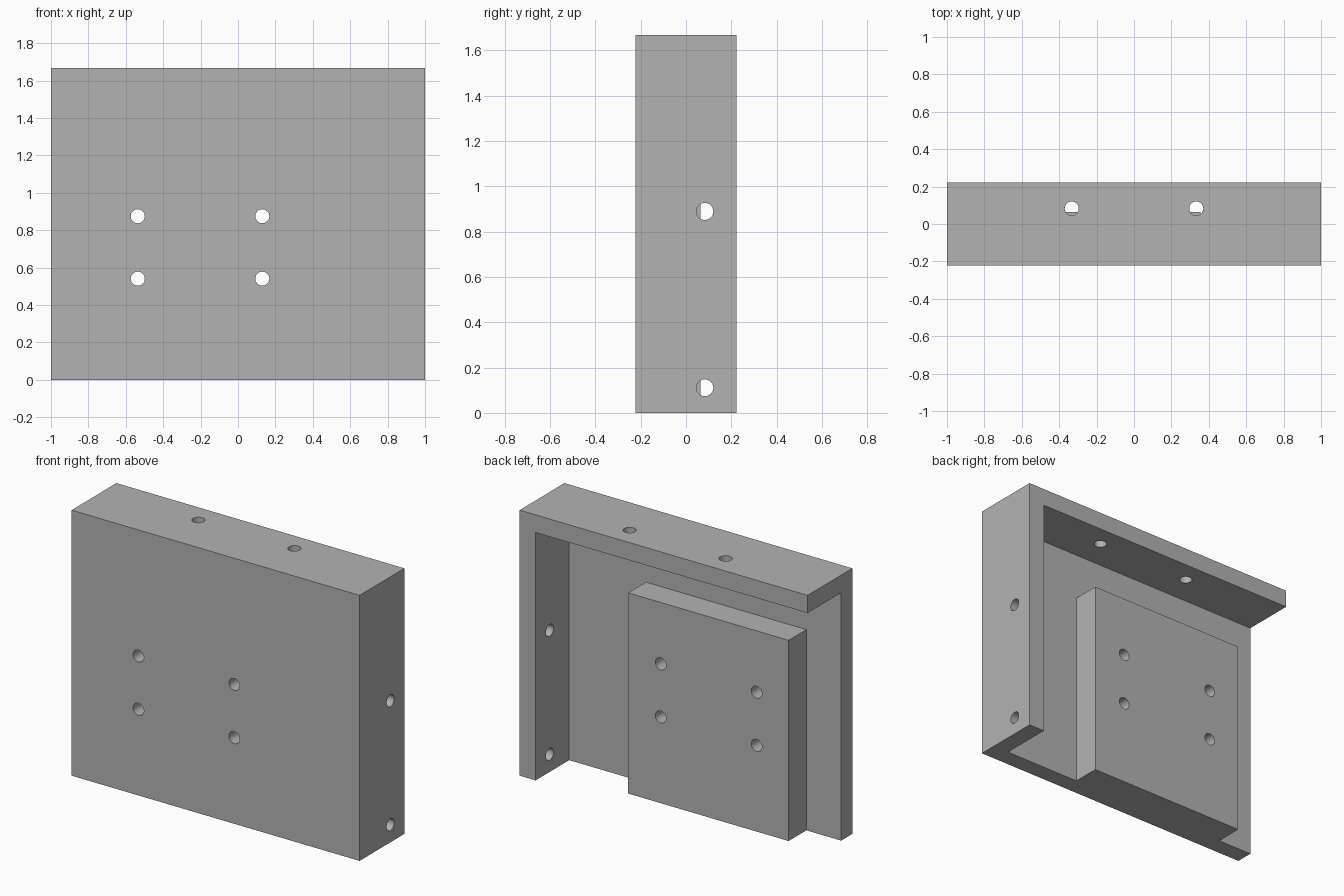
import bpy
import bmesh
from math import radians
from mathutils import Matrix, Vector

cube = bpy.data.objects.get("Cube")
if cube:
    bpy.data.objects.remove(cube, do_unlink=True)

WIDTH, DEPTH, HEIGHT = 2.0, 0.444, 1.667
WALL = 0.111
HOLE_R = 0.0375
FLANGE_Y = 0.083          # hole line on the top and side flanges
X, Y, Z = Vector((1, 0, 0)), Vector((0, 1, 0)), Vector((0, 0, 1))

grey = bpy.data.materials.new("machined_grey")
grey.use_nodes = True
colour = (0.45, 0.45, 0.45, 1)
grey.diffuse_color = colour
grey.node_tree.nodes["Principled BSDF"].inputs["Base Color"].default_value = colour


def finish(name, bm):
    mesh = bpy.data.meshes.new(name)
    bm.to_mesh(mesh)
    bm.free()
    mesh.materials.append(grey)
    obj = bpy.data.objects.new(name, mesh)
    bpy.context.collection.objects.link(obj)
    return obj


def box(name, low, high):
    low, high = Vector(low), Vector(high)
    bm = bmesh.new()
    place = Matrix.Translation((low + high) / 2) @ Matrix.Diagonal(high - low).to_4x4()
    bmesh.ops.create_cube(bm, size=1, matrix=place)
    return finish(name, bm)


def drills(name, holes):
    """One mesh of round cutters, each given as centre, axis and length."""
    bm = bmesh.new()
    for centre, axis, length in holes:
        place = Matrix.Translation(centre) @ Z.rotation_difference(axis).to_matrix().to_4x4()
        bmesh.ops.create_cone(bm, cap_ends=True, segments=32, radius1=HOLE_R,
                              radius2=HOLE_R, depth=length, matrix=place)
    return finish(name, bm)


def combine(target, tool, operation):
    mod = target.modifiers.new(tool.name, "BOOLEAN")
    mod.operation = operation
    mod.solver = "EXACT"
    mod.object = tool
    bpy.context.view_layer.objects.active = target
    bpy.ops.object.modifier_apply(modifier=mod.name)
    bpy.data.objects.remove(tool, do_unlink=True)


# Block hollowed from the back, leaving front plate, top flange and left flange
bracket = box("bracket", (-WIDTH / 2, -DEPTH / 2, 0), (WIDTH / 2, DEPTH / 2, HEIGHT))
cavity = box("cavity_cutter", (-WIDTH, -DEPTH / 2 + WALL, -1),
             (WIDTH / 2 - WALL, DEPTH, HEIGHT - WALL))
combine(bracket, cavity, "DIFFERENCE")

# Raised mounting pad on the back of the front plate
pad = box("mounting_pad", (-0.758, -DEPTH / 2 + WALL / 2, 0), (0.356, 0.065, 1.26))
combine(bracket, pad, "UNION")

# Bolt holes through the pad, the top flange and the left flange
holes = [(Vector((x, 0, z)), Y, 1) for x in (-0.536, 0.13) for z in (0.541, 0.875)]
holes += [(Vector((x, FLANGE_Y, HEIGHT - WALL / 2)), Z, 0.2) for x in (-0.333, 0.333)]
holes += [(Vector((WIDTH / 2 - WALL / 2, FLANGE_Y, z)), X, 0.2) for z in (0.111, 0.889)]
combine(bracket, drills("hole_cutter", holes), "DIFFERENCE")

# Smooth hole walls, sharp block edges
bpy.ops.object.select_all(action="DESELECT")
bracket.select_set(True)
bpy.context.view_layer.objects.active = bracket
bpy.ops.object.shade_smooth_by_angle(angle=radians(30))
